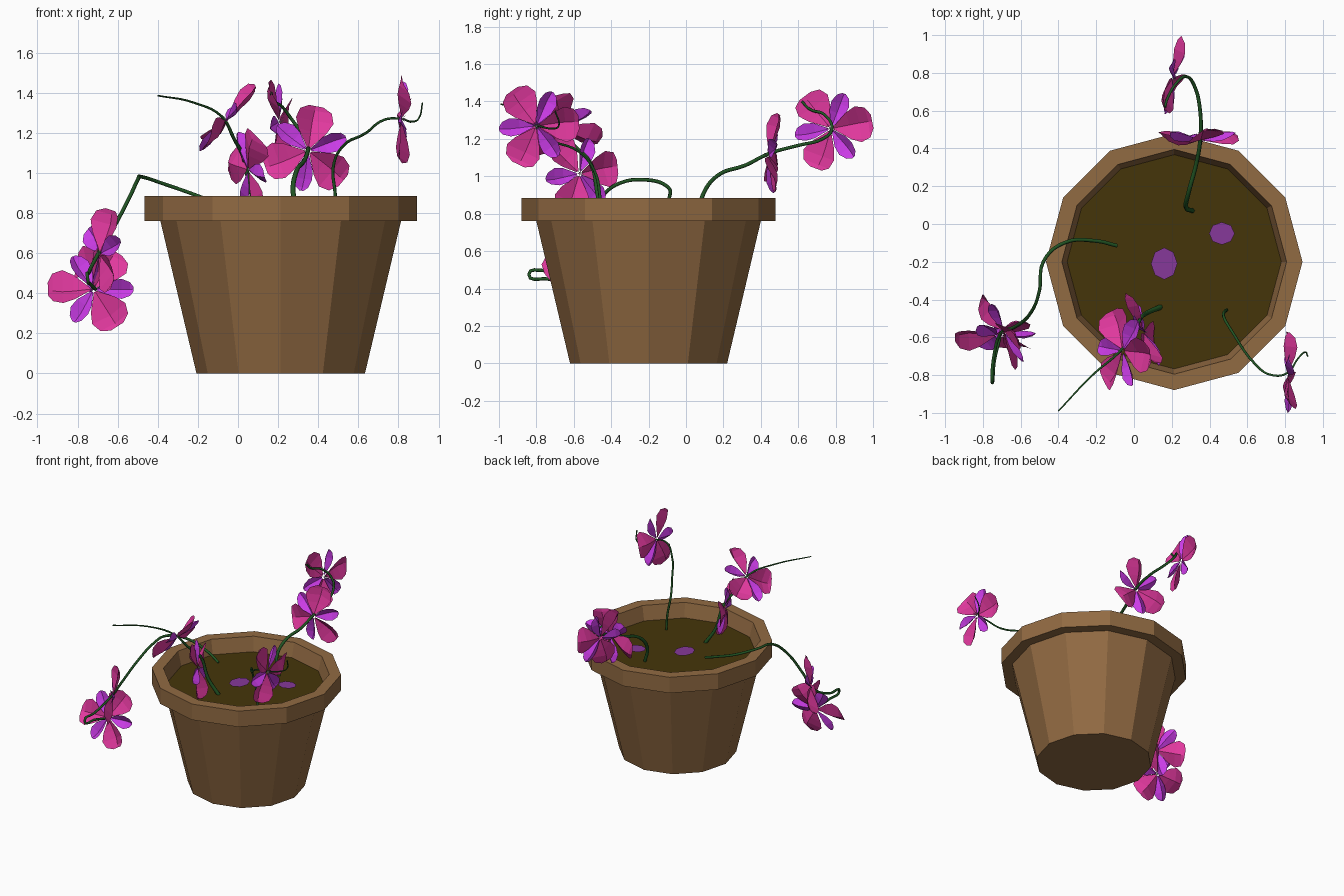
import bpy, bmesh, math
from mathutils import Vector

if "Cube" in bpy.data.objects:
    bpy.data.objects.remove(bpy.data.objects["Cube"])


def material(name, rgb):
    m = bpy.data.materials.new(name)
    m.diffuse_color = (*rgb, 1)
    m.use_nodes = True
    m.node_tree.nodes["Principled BSDF"].inputs["Base Color"].default_value = m.diffuse_color
    return m


CLAY = material("clay", (0.285, 0.145, 0.055))
SOIL = material("soil", (0.06, 0.036, 0.003))
PINK = material("pink", (0.75, 0.04, 0.34))
PURPLE = material("purple", (0.6, 0.045, 0.8))
FALLEN = material("fallen_purple", (0.24, 0.04, 0.32))
GREEN = material("green", (0.015, 0.09, 0.017))
PALE = material("pale", (0.8, 0.75, 0.8))
POT = Vector((0.213, -0.2, 0))


def finish(bm, name, *mats):
    me = bpy.data.meshes.new(name)
    bm.to_mesh(me)
    bm.free()
    for m in mats:
        me.materials.append(m)
    ob = bpy.data.objects.new(name, me)
    bpy.context.collection.objects.link(ob)
    return ob


def ring(bm, centre, r, z, n=12, ry=None):
    return [bm.verts.new((centre.x + r * math.cos(2 * math.pi * i / n),
                          centre.y + (ry or r) * math.sin(2 * math.pi * i / n), z))
            for i in range(n)]


# Twelve-sided pot with overhanging rim
bm = bmesh.new()
rings = [ring(bm, POT, r, z) for r, z in
         [(0.42, 0), (0.6, 0.76), (0.679, 0.76), (0.679, 0.885), (0.595, 0.885), (0.565, 0.765)]]
bm.faces.new(rings[0][::-1])
for a, b in zip(rings, rings[1:]):
    for i in range(12):
        j = (i + 1) % 12
        bm.faces.new((a[i], a[j], b[j], b[i]))
finish(bm, "pot", CLAY)

# Soil surface
bm = bmesh.new()
bm.faces.new(ring(bm, POT, 0.567, 0.775))
finish(bm, "soil", SOIL)

# Fallen petals on the soil
for i, (x, y, rx, ry) in enumerate([(0.16, -0.21, 0.07, 0.085), (0.465, -0.05, 0.068, 0.06)]):
    bm = bmesh.new()
    bm.faces.new(ring(bm, Vector((x, y)), rx, 0.787, 8, ry))
    finish(bm, f"fallen_petal_{i + 1}", FALLEN)


# Stems: tapered tubes along smooth paths
def stem(name, pts, r0=0.012, r1=0.004):
    cu = bpy.data.curves.new(name, "CURVE")
    cu.dimensions = "3D"
    cu.bevel_depth = 1
    cu.bevel_resolution = 1
    cu.resolution_u = 5
    cu.use_fill_caps = True
    sp = cu.splines.new("BEZIER")
    sp.bezier_points.add(len(pts) - 1)
    for i, (bp, p) in enumerate(zip(sp.bezier_points, pts)):
        bp.co = p
        bp.handle_left_type = bp.handle_right_type = "AUTO"
        bp.radius = r0 + (r1 - r0) * i / (len(pts) - 1)
    cu.materials.append(GREEN)
    bpy.context.collection.objects.link(bpy.data.objects.new(name, cu))


stem("left_stem", [(-0.09, -0.115, 0.84), (-0.2, -0.09, 0.885), (-0.37, -0.1, 0.945),
                   (-0.48, -0.2, 0.98), (-0.5, -0.35, 0.965), (-0.54, -0.46, 0.88),
                   (-0.64, -0.55, 0.69), (-0.7, -0.57, 0.59), (-0.745, -0.72, 0.5),
                   (-0.75, -0.84, 0.475), (-0.74, -0.73, 0.45), (-0.71, -0.6, 0.42)], 0.01, 0.009)
stem("front_stem", [(0.14, -0.44, 0.77), (0.07, -0.47, 0.89), (0.03, -0.51, 1.07),
                    (-0.02, -0.6, 1.17), (-0.08, -0.68, 1.28), (-0.22, -0.8, 1.35),
                    (-0.4, -0.99, 1.385)], 0.014, 0.004)
stem("right_stem", [(0.49, -0.455, 0.77), (0.485, -0.46, 0.89), (0.475, -0.49, 1.03),
                    (0.52, -0.57, 1.13), (0.64, -0.74, 1.2), (0.73, -0.8, 1.265),
                    (0.81, -0.79, 1.27), (0.87, -0.71, 1.255), (0.9, -0.68, 1.27),
                    (0.92, -0.7, 1.35)], 0.009, 0.004)
stem("back_stem", [(0.31, 0.07, 0.77), (0.275, 0.09, 0.9), (0.29, 0.17, 1.005),
                   (0.33, 0.32, 1.06), (0.35, 0.44, 1.12), (0.35, 0.6, 1.165),
                   (0.32, 0.73, 1.2), (0.28, 0.78, 1.25), (0.22, 0.74, 1.33),
                   (0.175, 0.66, 1.36), (0.165, 0.62, 1.4)], 0.013, 0.007)

# Petal outlines: (distance from centre, half width, fold depth)
BIG = [(0.015, 0.008, 0), (0.1, 0.073, 0.018), (0.155, 0.098, 0.024), (0.205, 0.082, 0.016), (0.228, 0.038, 0)]
SMALL = [(0.015, 0.006, 0), (0.09, 0.043, 0.014), (0.14, 0.05, 0.018), (0.182, 0.034, 0.01), (0.2, 0.01, 0)]


# Flower: three wide pink petals alternating with three narrow purple ones.
# u and v span the flower's plane; angle turns the first pink petal;
# cup lifts the petal tips along the normal; each petal has a slight twist.
def flower(name, centre, u, v, angle, cup=0.0, twist=14):
    c, u, v = Vector(centre), Vector(u).normalized(), Vector(v)
    v = (v - u * v.dot(u)).normalized()
    n = u.cross(v)
    t = math.radians(twist)
    bm = bmesh.new()
    for k in range(6):
        a = math.radians(angle + 60 * k)
        out = u * math.cos(a) + v * math.sin(a)
        flat = n.cross(out)
        side = flat * math.cos(t) + n * math.sin(t)
        up = n * math.cos(t) - flat * math.sin(t)
        rows = []
        for d, w, fold in (SMALL if k % 2 else BIG):
            rows.append([bm.verts.new(c + out * d + side * (s * w) + up * (fold * (2 * abs(s) - 1))
                                      + n * (cup * d / 0.23)) for s in (-1, 0, 1)])
        for p, q in zip(rows, rows[1:]):
            for i in (0, 1):
                f = bm.faces.new((p[i], p[i + 1], q[i + 1], q[i]))
                f.material_index = k % 2
        # pale stamen
        tip = c + out * 0.025 + n * 0.025
        f = bm.faces.new([bm.verts.new(p) for p in (c + flat * 0.003, tip, c - flat * 0.003)])
        f.material_index = 2
    finish(bm, name, PINK, PURPLE, PALE)


flower("left_upper_flower", (-0.69, -0.57, 0.595), (0.5, -0.87, 0), (0.15, 0.1, 1), 80)
flower("left_lower_flower", (-0.72, -0.59, 0.42), (1, 0.05, 0), (0, 0.35, 1), 180)
flower("front_upper_flower", (-0.06, -0.67, 1.26), (0, -1, 0), (0.65, 0, 0.76), 90 - 7)
flower("front_lower_flower", (0.05, -0.57, 1.015), (-0.4, 0.92, 0), (-0.15, 0, 1), 10)
flower("right_flower", (0.815, -0.8, 1.27), (0.0, 1, 0), (0.03, 0, 1), 5)
flower("back_lower_flower", (0.35, 0.44, 1.11), (1, 0, 0), (0, 0.05, 1), 80, -0.045)
flower("back_upper_flower", (0.205, 0.775, 1.255), (0.22, 0.97, 0), (-0.1, 0, 1), 10)
